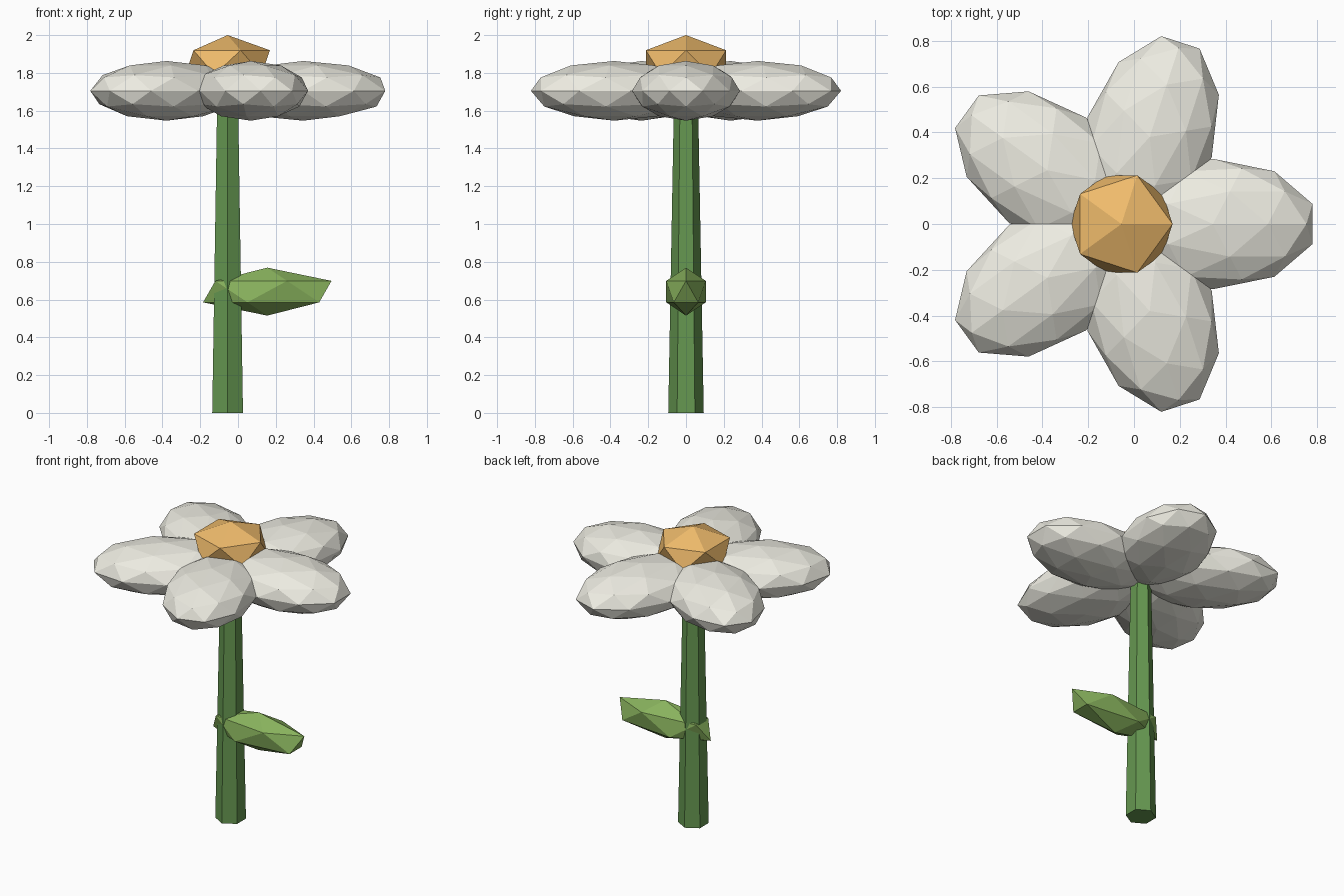
import bpy
from math import cos, sin, radians

if "Cube" in bpy.data.objects:
    bpy.data.objects.remove(bpy.data.objects["Cube"])

CX = -0.055  # flower axis


def material(name, rgb):
    mat = bpy.data.materials.new(name)
    mat.diffuse_color = (*rgb, 1)
    mat.use_nodes = True
    mat.node_tree.nodes["Principled BSDF"].inputs["Base Color"].default_value = mat.diffuse_color
    return mat


def finish(name, mat, scale=(1, 1, 1), turn=0):
    obj = bpy.context.object
    obj.name = name
    obj.scale = scale
    obj.rotation_euler.z = turn
    obj.data.materials.append(mat)
    return obj


def blob(name, mat, detail, location, scale, turn=0):
    bpy.ops.mesh.primitive_ico_sphere_add(subdivisions=detail, radius=1, location=location)
    return finish(name, mat, scale, turn)


stem_green = material("stem_green", (0.13, 0.31, 0.08))
leaf_green = material("leaf_green", (0.25, 0.45, 0.11))
petal_white = material("petal_white", (0.85, 0.84, 0.76))
gold = material("gold", (0.87, 0.50, 0.15))

# Tapered six-sided stem
bpy.ops.mesh.primitive_cone_add(vertices=6, radius1=0.094, radius2=0.063, depth=1.7,
                                location=(CX, 0, 0.85))
finish("stem", stem_green)

# Single leaf pushed through the stem
blob("leaf", leaf_green, 1, (0.155, 0, 0.642), (0.38, 0.123, 0.127))

# Ring of five petals
for i in range(5):
    a = radians(72 * i)
    blob(f"petal_{i + 1}", petal_white, 2, (CX + 0.4 * cos(a), 0.4 * sin(a), 1.705),
         (0.457, 0.285, 0.158), a)

# Flower centre
blob("flower_centre", gold, 1, (CX, 0, 1.855), (0.25, 0.25, 0.145))
